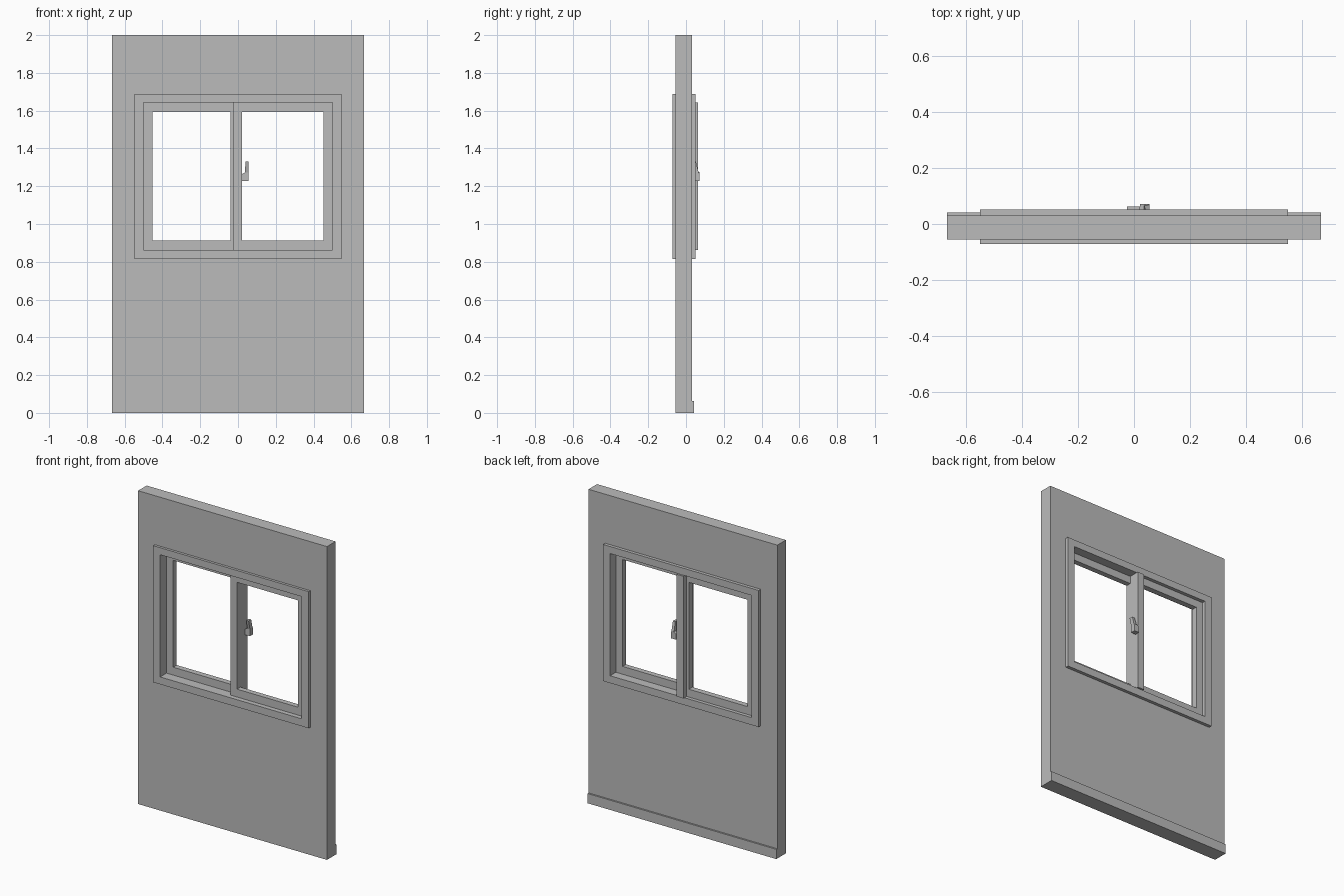
import bpy, bmesh

# Remove the default object
cube = bpy.data.objects.get("Cube")
if cube:
    bpy.data.objects.remove(cube, do_unlink=True)

# One plain grey for everything
grey = bpy.data.materials.new("plain_grey")
grey.use_nodes = True
grey.diffuse_color = (0.5, 0.5, 0.5, 1)
bsdf = next(n for n in grey.node_tree.nodes if n.type == 'BSDF_PRINCIPLED')
bsdf.inputs["Base Color"].default_value = (0.5, 0.5, 0.5, 1)


def finish(name, bm):
    bmesh.ops.recalc_face_normals(bm, faces=bm.faces)
    mesh = bpy.data.meshes.new(name)
    bm.to_mesh(mesh)
    bm.free()
    mesh.materials.append(grey)
    obj = bpy.data.objects.new(name, mesh)
    bpy.context.collection.objects.link(obj)
    return obj


def rect(x0, x1, z0, z1):
    return [(x0, z0), (x1, z0), (x1, z1), (x0, z1)]


def ring(name, outer, inner, y0, y1):
    """Rectangular frame: outer and inner are (x0, x1, z0, z1)."""
    bm = bmesh.new()
    loops = [[bm.verts.new((x, y, z)) for x, z in rect(*r)]
             for r, y in ((outer, y0), (outer, y1), (inner, y1), (inner, y0))]
    for k in range(4):
        a, b = loops[k], loops[(k + 1) % 4]
        for i in range(4):
            j = (i + 1) % 4
            bm.faces.new((a[i], a[j], b[j], b[i]))
    return finish(name, bm)


def prism(name, outline, y0, y1, lean=None):
    """Extrude an x-z outline along y; lean shifts y by height."""
    bm = bmesh.new()
    lean = lean or (lambda z: 0)
    front, back = ([bm.verts.new((x, y + lean(z), z)) for x, z in outline]
                   for y in (y0, y1))
    bm.faces.new(front)
    bm.faces.new(back[::-1])
    for i in range(len(outline)):
        j = (i + 1) % len(outline)
        bm.faces.new((front[i], back[i], back[j], front[j]))
    return finish(name, bm)


# Wall panel with its opening, and the skirting along the back
ring("wall", (-0.667, 0.667, 0, 2), (-0.52, 0.52, 0.84, 1.665), -0.055, 0.031)
prism("skirting_board", rect(-0.667, 0.667, 0, 0.062), 0.031, 0.0415)

# Window frame through the wall
opening = (-0.5, 0.5, 0.862, 1.642)
ring("window_frame", (-0.549, 0.549, 0.815, 1.687), opening, -0.0715, 0.0515)

# Two sliding sashes, one behind the other
ring("front_sash", (-0.025, 0.5, 0.862, 1.642),
     (0.022, 0.453, 0.912, 1.594), -0.041, -0.007)
ring("rear_sash", (-0.5, 0.022, 0.862, 1.642),
     (-0.453, -0.041, 0.912, 1.594), -0.007, 0.029)

# Deep meeting stile that stands proud at the back
prism("meeting_stile", rect(-0.025, 0.022, 0.862, 1.642), -0.041, 0.063)

# Latch: square foot with an upright lever leaning towards the window
prism("latch_foot", [(0.022, 1.228), (0.056, 1.228), (0.056, 1.27),
                     (0.04, 1.275), (0.022, 1.265)], 0.04, 0.0715)
prism("latch_lever", [(0.036, 1.268), (0.056, 1.268), (0.056, 1.331),
                      (0.04, 1.331)], 0.042, 0.068,
      lambda z: -0.25 * (z - 1.268))
